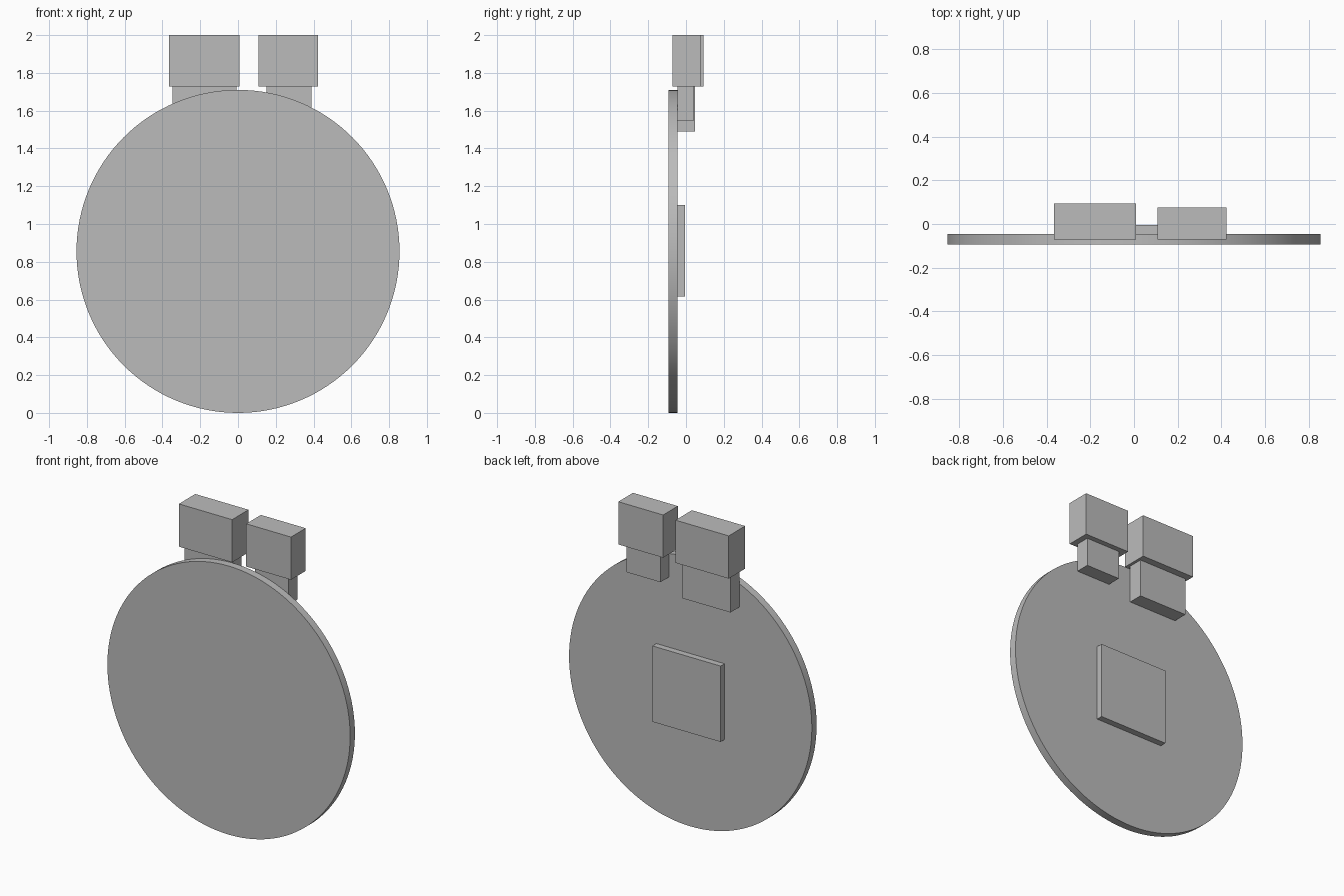
import bpy
from math import radians

default = bpy.data.objects.get("Cube")
if default:
    bpy.data.objects.remove(default, do_unlink=True)

# Single plain grey
grey = bpy.data.materials.new("plain_grey")
grey.use_nodes = True
grey.diffuse_color = (0.5, 0.5, 0.5, 1)
grey.node_tree.nodes["Principled BSDF"].inputs["Base Color"].default_value = (0.5, 0.5, 0.5, 1)


def box(name, x, y, z):
    """Box spanning the given (low, high) range on each axis."""
    spans = (x, y, z)
    bpy.ops.mesh.primitive_cube_add(size=1, location=[(a + b) / 2 for a, b in spans])
    ob = bpy.context.object
    ob.name = name
    ob.scale = [b - a for a, b in spans]
    bpy.ops.object.transform_apply(location=False, rotation=False, scale=True)
    ob.data.materials.append(grey)
    return ob


# Upright round plate
RADIUS, FRONT, BACK = 0.855, -0.093, -0.045
bpy.ops.mesh.primitive_cylinder_add(
    vertices=128, radius=RADIUS, depth=BACK - FRONT,
    location=(0, (FRONT + BACK) / 2, RADIUS), rotation=(radians(90), 0, 0))
disc = bpy.context.object
disc.name = "round_plate"
disc.data.materials.append(grey)
bpy.ops.object.shade_smooth_by_angle(angle=radians(30))

# Square pad on the back of the plate
box("back_pad", (-0.24, 0.24), (BACK, -0.005), (0.617, 1.1))

# Larger block and its neck on the right
box("right_neck", (-0.347, -0.009), (BACK, 0.048), (1.49, 1.728))
box("right_block", (-0.366, 0.009), (-0.072, 0.093), (1.728, 2))

# Smaller block and its neck on the left
box("left_neck", (0.15, 0.388), (BACK, 0.043), (1.548, 1.728))
box("left_block", (0.108, 0.424), (-0.072, 0.076), (1.728, 2))
